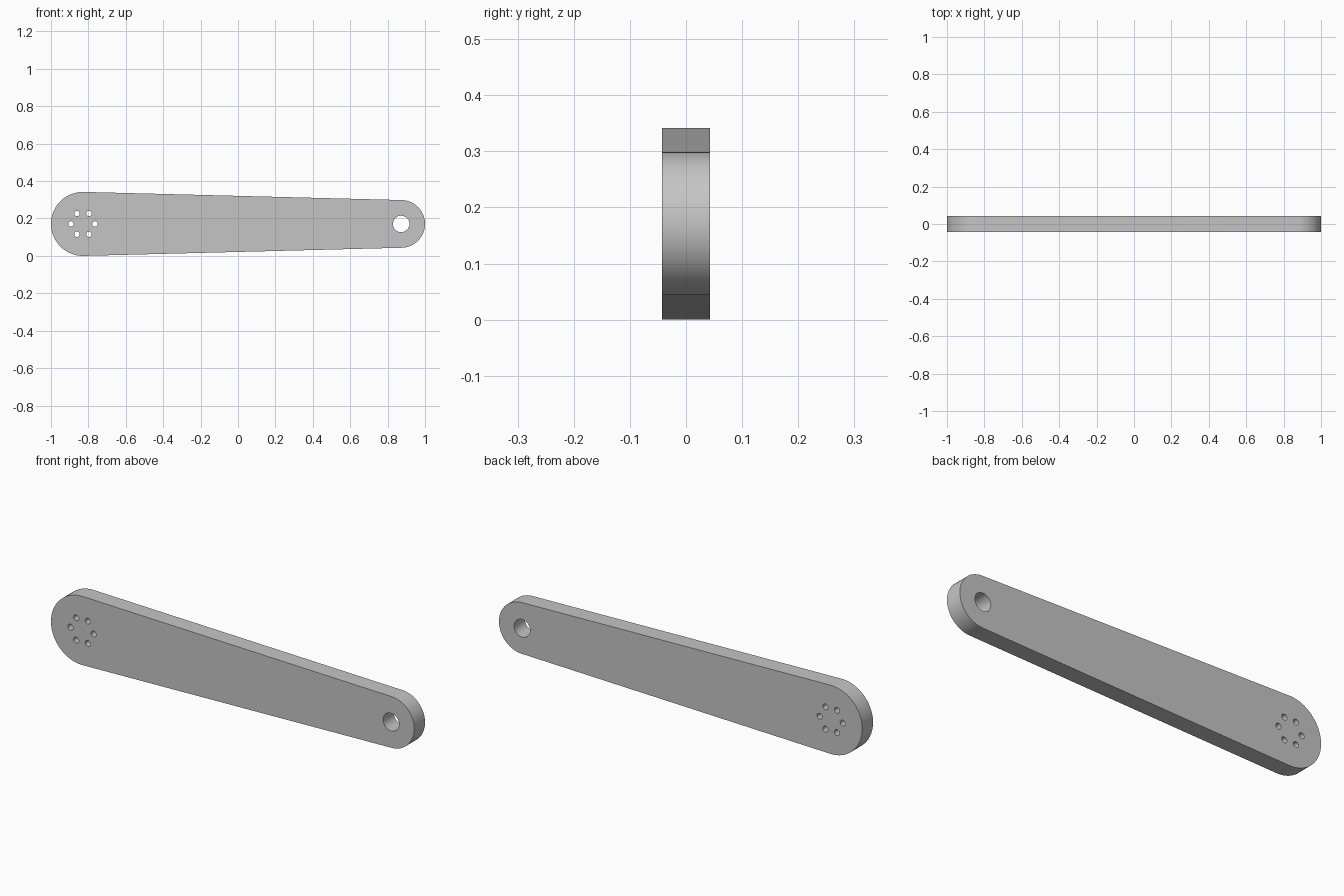
import bpy
import bmesh
from math import asin, cos, sin, pi, radians

cube = bpy.data.objects.get("Cube")
if cube:
    bpy.data.objects.remove(cube, do_unlink=True)

BIG_R, SMALL_R = 0.171, 0.1275
BIG_X, SMALL_X = BIG_R - 1, 1 - SMALL_R
MID_Z = BIG_R
THICK = 0.085


def arc(cx, cz, r, start, end, steps):
    """Points along an arc on the front plane, both ends included."""
    angles = [start + (end - start) * i / steps for i in range(steps + 1)]
    return [(cx + r * cos(a), -THICK / 2, cz + r * sin(a)) for a in angles]


def circle(cx, cz, r, steps):
    return arc(cx, cz, r, 0, 2 * pi, steps)[:-1]


# Tapered outline: two round ends joined by tangent lines
tangent = pi / 2 - asin((BIG_R - SMALL_R) / (SMALL_X - BIG_X))
outline = arc(SMALL_X, MID_Z, SMALL_R, -tangent, tangent, 40)
outline += arc(BIG_X, MID_Z, BIG_R, tangent, 2 * pi - tangent, 48)

# Pivot hole and ring of six bolt holes
loops = [outline, circle(SMALL_X, MID_Z, 0.044, 40)]
for i in range(6):
    a = i * pi / 3
    loops.append(circle(BIG_X + 0.064 * cos(a), MID_Z + 0.064 * sin(a), 0.0145, 24))

# Fill the plate between the loops and extrude its thickness
bm = bmesh.new()
for loop in loops:
    verts = [bm.verts.new(p) for p in loop]
    for i, v in enumerate(verts):
        bm.edges.new((verts[i - 1], v))
bmesh.ops.triangle_fill(bm, edges=bm.edges[:], use_beauty=True, normal=(0, -1, 0))
grown = bmesh.ops.extrude_face_region(bm, geom=bm.faces[:], use_keep_orig=True)
moved = [g for g in grown["geom"] if isinstance(g, bmesh.types.BMVert)]
bmesh.ops.translate(bm, verts=moved, vec=(0, THICK, 0))
bmesh.ops.recalc_face_normals(bm, faces=bm.faces[:])

mesh = bpy.data.meshes.new("lever_arm")
bm.to_mesh(mesh)
bm.free()
arm = bpy.data.objects.new("lever_arm", mesh)
bpy.context.collection.objects.link(arm)

# Plain grey metal
grey = bpy.data.materials.new("grey metal")
grey.use_nodes = True
colour = (0.56, 0.56, 0.56, 1)
grey.diffuse_color = colour
grey.node_tree.nodes["Principled BSDF"].inputs["Base Color"].default_value = colour
mesh.materials.append(grey)

# Smooth round walls, crisp rims
bpy.ops.object.select_all(action="DESELECT")
arm.select_set(True)
bpy.context.view_layer.objects.active = arm
bpy.ops.object.shade_smooth_by_angle(angle=radians(30))
